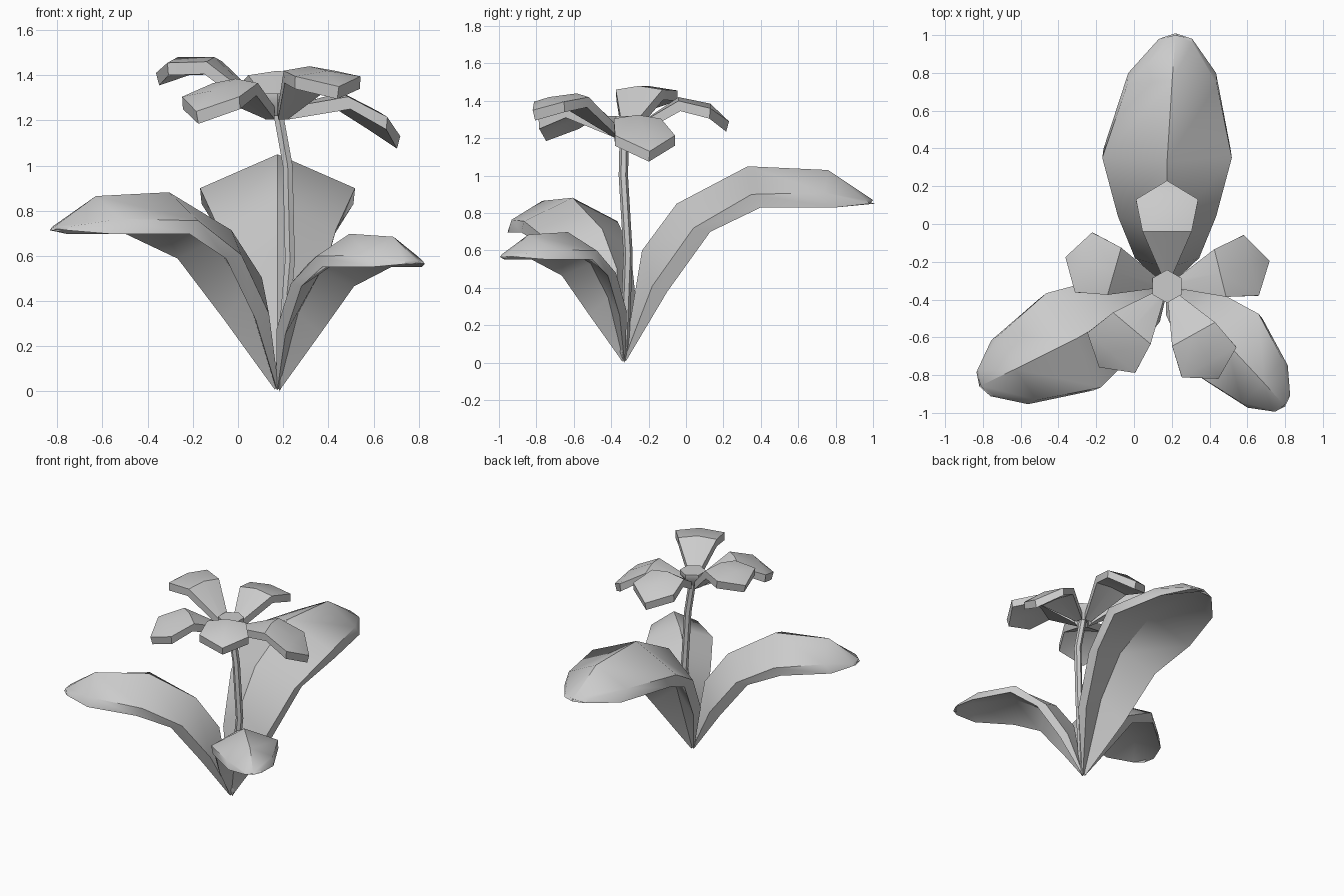
import bpy, bmesh
from math import radians, sin, cos
from mathutils import Vector

if "Cube" in bpy.data.objects:
    bpy.data.objects.remove(bpy.data.objects["Cube"])

CX, CY = 0.175, -0.33


def loft(name, rings, cap=True):
    """Bridge closed rings of points into one solid."""
    bm = bmesh.new()
    rows = [[bm.verts.new(p) for p in ring] for ring in rings]
    n = len(rows[0])
    for a, b in zip(rows, rows[1:]):
        for i in range(n):
            j = (i + 1) % n
            bm.faces.new((a[i], a[j], b[j], b[i]))
    if cap:
        bm.faces.new(rows[0])
        bm.faces.new(rows[-1])
    bmesh.ops.remove_doubles(bm, verts=bm.verts, dist=0.0005)
    bmesh.ops.recalc_face_normals(bm, faces=bm.faces)
    me = bpy.data.meshes.new(name)
    bm.to_mesh(me)
    bm.free()
    ob = bpy.data.objects.new(name, me)
    bpy.context.collection.objects.link(ob)
    bpy.context.view_layer.objects.active = ob
    for o in bpy.context.selected_objects:
        o.select_set(False)
    ob.select_set(True)
    bpy.ops.object.shade_smooth_by_angle(angle=radians(40))
    return ob


def place(r, side, z, angle, scale=1.0):
    """Outward distance, sideways offset and height to world space."""
    a = radians(angle)
    return Vector((CX + scale * (r * cos(a) + side * sin(a)),
                   CY + scale * (r * sin(a) - side * cos(a)), scale * z))


# Leaf stations: ridge r,z / edge r,z / underside rim r,z / half width / sideways drift
LEAF = [
    (0.00, 0.03, 0.00, 0.02, 0.01, 0.01, 0.012, 0.0),
    (0.095, 0.60, 0.15, 0.41, 0.23, 0.38, 0.17, 0.0),
    (0.28, 0.85, 0.37, 0.72, 0.46, 0.70, 0.26, 0.0),
    (0.66, 1.05, 0.68, 0.90, 0.73, 0.83, 0.343, 0.0),
    (1.09, 1.03, 1.07, 0.91, 1.13, 0.83, 0.237, 0.027),
    (1.33, 0.87, 1.29, 0.87, 1.31, 0.85, 0.09, 0.045),
]


def leaf(name, angle, scale):
    rings = []
    for mr, mz, er, ez, br, bz, w, d in LEAF:
        # underside follows the ridge with a softer arch
        ur, uz = br + 0.75 * (mr - er), bz + 0.75 * (mz - ez)
        pts = [(er, d - w, ez), (mr, d, mz), (er, d + w, ez),
               (br, d + w * 0.98, bz), (ur, d, uz), (br, d - w * 0.98, bz)]
        rings.append([place(r, s, z, angle, scale) for r, s, z in pts])
    loft(name, rings)


leaf("back_leaf", 90, 1.0)
leaf("left_leaf", -150, 0.84)
leaf("right_leaf", -43.5, 0.665)

# Petals: shared outline, individual heights
R = [0.05, 0.29, 0.46, 0.56]
W = [0.025, 0.13, 0.165, 0.0]
RIDGE = [0.0, 0.02, 0.025, 0.0]
BACK = [0.0, 0.01, -0.005, -0.015]


def petal(name, angle, heights):
    rings = []
    for r, w, h, b, z in zip(R, W, RIDGE, BACK, heights):
        pts = [(r, -w, z), (r, 0, z + h), (r, w, z),
               (r + b, w, z - 0.055), (r + b, 0, z + h * 0.6 - 0.055), (r + b, -w, z - 0.055)]
        rings.append([place(rr, s, zz, angle) for rr, s, zz in pts])
    loft(name, rings, cap=False)


petal("back_petal", 90, (1.26, 1.40, 1.36, 1.29))
petal("left_petal", 164, (1.26, 1.46, 1.455, 1.41))
petal("front_left_petal", -130, (1.26, 1.365, 1.305, 1.24))
petal("front_right_petal", -61, (1.26, 1.42, 1.395, 1.35))
petal("right_petal", 14, (1.26, 1.305, 1.215, 1.13))


def polygon(x, y, z, rad, n, turn=0):
    return [Vector((x + rad * cos(radians(turn + 360 * i / n)),
                    y + rad * sin(radians(turn + 360 * i / n)), z)) for i in range(n)]


# Curved stem and hexagonal flower centre
PATH = [(0.185, -0.33, 0.06), (0.23, -0.31, 0.58), (0.22, -0.335, 1.0), (0.182, -0.33, 1.21), (0.177, -0.33, 1.29)]
loft("stem", [[Vector((0.185, -0.33, 0.0))] * 6] + [polygon(x, y, z, 0.025, 6, 30) for x, y, z in PATH])
loft("flower_centre", [polygon(CX, CY, 1.22, 0.03, 6, 30), polygon(CX, CY, 1.29, 0.088, 6, 30),
                       polygon(CX, CY, 1.32, 0.088, 6, 30)])
